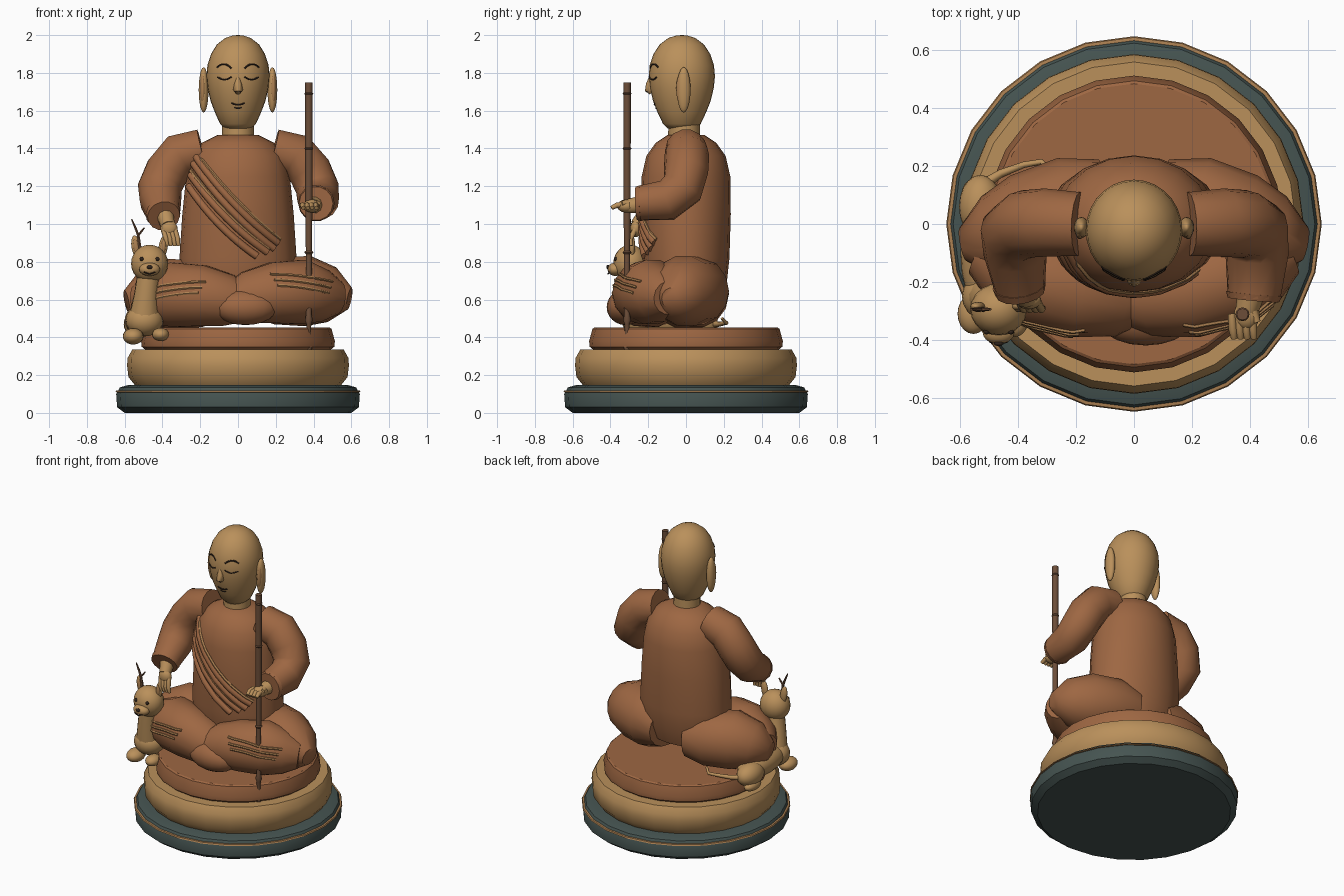
import bpy, bmesh, math
from mathutils import Vector, Matrix, Quaternion
from mathutils.bvhtree import BVHTree

def mat(name, *c):
    m = bpy.data.materials.new(name)
    m.diffuse_color = (*c, 1)
    return m

ROBE = mat("brown robe", 0.34, 0.135, 0.055)
GOLD = mat("pale gold", 0.49, 0.28, 0.105)
TRIM = mat("gold trim", 0.42, 0.22, 0.085)
STONE = mat("dark slate", 0.06, 0.088, 0.082)
WOOD = mat("dark wood", 0.15, 0.075, 0.04)
INK = mat("dark ink", 0.03, 0.018, 0.012)

def finish(name, bm, m, angle=50):
    bmesh.ops.recalc_face_normals(bm, faces=bm.faces)
    me = bpy.data.meshes.new(name)
    bm.to_mesh(me)
    bm.free()
    me.materials.append(m)
    me.shade_smooth()
    me.set_sharp_from_angle(angle=math.radians(angle))
    ob = bpy.data.objects.new(name, me)
    bpy.context.collection.objects.link(ob)
    return ob

def skin(name, rings, m, angle=50):
    """Join equal rings of points into a capped surface."""
    bm = bmesh.new()
    rows = [[bm.verts.new(p) for p in r] for r in rings]
    n = len(rows[0])
    for a, b in zip(rows, rows[1:]):
        for i in range(n):
            j = (i + 1) % n
            bm.faces.new((a[i], a[j], b[j], b[i]))
    bm.faces.new(rows[0][::-1])
    bm.faces.new(rows[-1])
    return finish(name, bm, m, angle)

def lathe(name, prof, m, n=24, c=(0, 0), angle=50):
    """prof rows: (rx, ry, z)"""
    return skin(name, [[(c[0] + rx * math.sin(2 * math.pi * i / n),
                         c[1] + ry * math.cos(2 * math.pi * i / n), z) for i in range(n)]
                       for rx, ry, z in prof], m, angle)

def ball(name, c, s, m, rot=(0, 0, 0), u=20, v=12):
    bm = bmesh.new()
    bmesh.ops.create_uvsphere(bm, u_segments=u, v_segments=v, radius=1)
    r = Matrix.Rotation(rot[2], 4, 'Z') @ Matrix.Rotation(rot[1], 4, 'Y') @ Matrix.Rotation(rot[0], 4, 'X')
    bm.transform(Matrix.Translation(c) @ r @ Matrix.Diagonal((*s, 1)))
    return finish(name, bm, m)

def tube(name, pts, rad, m, n=8):
    pts = [Vector(p) for p in pts]
    if not isinstance(rad, (list, tuple)):
        rad = [rad] * len(pts)
    rings, q, old = [], None, None
    for i, p in enumerate(pts):
        t = (pts[min(i + 1, len(pts) - 1)] - pts[max(i - 1, 0)]).normalized()
        q = t.to_track_quat('Z', 'Y') if q is None else old.rotation_difference(t) @ q
        old = t
        rings.append([p + q @ Vector((rad[i] * math.cos(2 * math.pi * k / n),
                                      rad[i] * math.sin(2 * math.pi * k / n), 0)) for k in range(n)])
    return skin(name, rings, m)

def on_front(objs, x, z, lift=0.0):
    """Point on the front (-y) surface of the given objects."""
    best = None
    for o in objs:
        tree = BVHTree.FromPolygons([v.co for v in o.data.vertices], [p.vertices for p in o.data.polygons])
        h = tree.ray_cast(Vector((x, -2, z)), Vector((0, 1, 0)))[0]
        if h and (best is None or h.y < best.y):
            best = h
    return best and best + Vector((0, -lift, 0))

def line_on(name, objs, a, b, c, r, m, steps=8, n=6):
    """Curve through a..c (control b) laid on the front of objs."""
    out = []
    for i in range(steps + 1):
        t = i / steps
        x, z = [(1 - t) ** 2 * a[k] + 2 * t * (1 - t) * b[k] + t * t * c[k] for k in (0, 1)]
        p = on_front(objs, x, z)
        if p:
            out.append(p)
    if len(out) > 1:
        tube(name, out, r, m, n)

# pedestal
def disc(name, prof, m):
    lathe(name, [(r, r, z) for r, z in prof], m, angle=35)
disc("base", [(0.60, 0), (0.64, 0.03), (0.645, 0.10), (0.625, 0.135), (0.58, 0.148)], STONE)
disc("base_trim", [(0.63, 0.108), (0.649, 0.11), (0.645, 0.118), (0.63, 0.12)], TRIM)
disc("middle_tier", [(0.54, 0.14), (0.58, 0.19), (0.587, 0.25), (0.585, 0.29), (0.56, 0.335)], GOLD)
disc("seat", [(0.485, 0.33), (0.51, 0.35), (0.513, 0.38), (0.495, 0.445), (0.485, 0.452)], ROBE)

# crossed legs
legs = {}
for s, d in ((1, 0), (-1, -0.015)):
    side = "left" if s > 0 else "right"
    thigh = tube(side + "_thigh", [(s * x, y, z + d) for x, y, z in
                 ((0.08, 0.1, 0.64), (0.2, 0.06, 0.645), (0.36, -0.01, 0.645), (0.49, -0.05, 0.625), (0.59, -0.07, 0.605))],
                 [0.13, 0.18, 0.19, 0.15, 0.06], ROBE, 14)
    shin = tube(side + "_shin", [(s * x, y, z + d) for x, y, z in
                ((0.53, -0.09, 0.61), (0.45, -0.13, 0.62), (0.34, -0.18, 0.64), (0.19, -0.23, 0.635), (0.05, -0.25, 0.61), (-0.08, -0.26, 0.58))],
                [0.09, 0.14, 0.175, 0.165, 0.14, 0.08], ROBE, 14)
    legs[s] = [thigh, shin]
    for i in range(3):
        z = (0.705 if s > 0 else 0.665) - 0.03 * i
        line_on(side + "_knee_fold_%d" % i, legs[s], (s * (0.17 + 0.02 * i), z + 0.03),
                (s * 0.33, z + 0.03), (s * (0.5 - 0.01 * i), z - 0.01), 0.008, TRIM)
ball("lap_cloth", (0.04, -0.32, 0.56), (0.17, 0.10, 0.095), ROBE)

# torso, neck
torso = lathe("torso", [(0.25, 0.18, 0.58), (0.30, 0.215, 0.68), (0.31, 0.23, 0.82), (0.295, 0.237, 1.05),
                        (0.275, 0.235, 1.25), (0.25, 0.21, 1.36), (0.19, 0.16, 1.43), (0.11, 0.1, 1.47)], ROBE, 20)
lathe("neck", [(0.085, 0.085, 1.42), (0.083, 0.083, 1.56)], GOLD, 20, (0, -0.01))

# sash folds
ends = [((-0.225, 1.36), (0.21, 0.90)), ((-0.235, 1.32), (0.19, 0.87)),
        ((-0.25, 1.26), (0.155, 0.85)), ((-0.26, 1.20), (0.10, 0.83))]
for i, (a, b) in enumerate(ends):
    mid = ((a[0] + b[0]) / 2 - 0.03, (a[1] + b[1]) / 2 - 0.04)
    line_on("sash_fold_%d" % i, [torso], a, mid, b, 0.02, ROBE, 12, 8)
    if i in (0, 2):
        line_on("sash_trim_%d" % i, [torso], (a[0], a[1] + 0.022), (mid[0] + .015, mid[1] + .02),
                (b[0] + 0.012, b[1] + 0.018), 0.011, TRIM, 12)

# sleeves
tube("left_sleeve", [(0.19, 0, 1.395), (0.31, 0.005, 1.365), (0.38, 0.0, 1.28), (0.42, -0.02, 1.19), (0.425, -0.1, 1.125), (0.415, -0.25, 1.11)],
     [0.11, 0.118, 0.118, 0.115, 0.11, 0.092], ROBE, 14)
tube("right_sleeve", [(-0.19, 0, 1.395), (-0.31, 0.005, 1.365), (-0.375, 0.0, 1.28), (-0.415, -0.03, 1.19), (-0.41, -0.1, 1.12), (-0.395, -0.22, 1.05)],
     [0.11, 0.118, 0.118, 0.117, 0.11, 0.088], ROBE, 14)
tube("left_cuff", [(0.415, -0.24, 1.11), (0.413, -0.262, 1.109)], [0.097, 0.09], ROBE, 14)
tube("right_cuff", [(-0.397, -0.21, 1.056), (-0.393, -0.235, 1.042)], [0.093, 0.087], ROBE, 14)

# left hand gripping the staff
tube("left_wrist", [(0.41, -0.22, 1.105), (0.39, -0.3, 1.095)], [0.05, 0.04], GOLD, 10)
ball("left_palm", (0.39, -0.315, 1.095), (0.045, 0.05, 0.035), GOLD)
for i in range(4):
    x = 0.338 + 0.023 * i
    tube("left_finger_%d" % i, [(x, -0.31, 1.10), (x + 0.004, -0.365, 1.10), (x + 0.008, -0.395, 1.085)], [0.014, 0.015, 0.011], GOLD)
tube("left_thumb", [(0.41, -0.30, 1.11), (0.425, -0.34, 1.11)], [0.018, 0.013], GOLD)

# right hand reaching to the animal
tube("right_wrist", [(-0.39, -0.2, 1.06), (-0.37, -0.26, 0.99)], [0.05, 0.038], GOLD, 10)
ball("right_palm", (-0.365, -0.265, 0.975), (0.045, 0.03, 0.045), GOLD)
for i in range(4):
    x = -0.395 + 0.02 * i
    tube("right_finger_%d" % i, [(x, -0.27, 0.97), (x + 0.015, -0.295, 0.92), (x + 0.02, -0.29, 0.885)], [0.015, 0.014, 0.01], GOLD)

# staff
S = (0.375, -0.312)
lathe("staff", [(r, r, z) for r, z in ((0.012, 0.33), (0.018, 0.345), (0.011, 0.37), (0.013, 0.47), (0.021, 0.49), (0.015, 0.52), (0.016, 0.85), (0.019, 1.1), (0.02, 1.75))], WOOD, 12, S)
for z in (0.62, 0.85, 1.4, 1.69):
    lathe("staff_joint", [(0.018, 0.018, z - 0.008), (0.024, 0.024, z), (0.018, 0.018, z + 0.008)], WOOD, 12, S)

# head
head = lathe("head", [(r, r * 1.05, z) for r, z in ((0.07, 1.505), (0.095, 1.53), (0.122, 1.59), (0.145, 1.65), (0.161, 1.72),
             (0.167, 1.78), (0.162, 1.84), (0.143, 1.9), (0.112, 1.95), (0.068, 1.985), (0.03, 1.997), (0.003, 2.0))], GOLD, 28, (0, -0.022))
nose = tube("nose", [(0, -0.185, 1.785), (0, -0.192, 1.74), (0, -0.192, 1.71), (0, -0.18, 1.695)], [0.008, 0.02, 0.026, 0.014], GOLD, 8)
face = [head, nose]
for s in (1, -1):
    side = "left" if s > 0 else "right"
    line_on(side + "_brow", [head], (s * 0.035, 1.825), (s * 0.075, 1.865), (s * 0.11, 1.83), 0.005, INK)
    line_on(side + "_eye", [head], (s * 0.035, 1.78), (s * 0.07, 1.75), (s * 0.108, 1.778), 0.005, INK)
    ball(side + "_nostril", on_front(face, s * 0.013, 1.702), (0.006, 0.004, 0.005), INK, u=8, v=6)
    ball(side + "_ear", (s * 0.182, -0.012, 1.71), (0.026, 0.036, 0.12), GOLD)
    ball(side + "_ear_hollow", (s * 0.187, -0.028, 1.715), (0.015, 0.024, 0.08), TRIM)
line_on("mouth", [head], (-0.035, 1.64), (0, 1.622), (0.035, 1.64), 0.005, INK)
line_on("lower_lip", [head], (-0.02, 1.617), (0, 1.607), (0.02, 1.617), 0.004, INK)

# resting animal beside the knee
ball("animal_body", (-0.50, -0.10, 0.49), (0.10, 0.22, 0.085), GOLD)
ball("animal_haunch", (-0.53, 0.06, 0.47), (0.075, 0.11, 0.075), GOLD)
ball("animal_chest", (-0.495, -0.25, 0.49), (0.10, 0.09, 0.085), GOLD)
tube("animal_neck", [(-0.495, -0.25, 0.50), (-0.485, -0.28, 0.63), (-0.47, -0.29, 0.76)], [0.085, 0.065, 0.06], GOLD, 12)
ball("front_paw_outer", (-0.555, -0.31, 0.405), (0.055, 0.07, 0.043), GOLD)
ball("front_paw_inner", (-0.41, -0.33, 0.415), (0.045, 0.06, 0.035), GOLD)
ball("hind_paw", (-0.56, 0.08, 0.41), (0.04, 0.075, 0.035), GOLD)
tube("tail", [(-0.53, 0.13, 0.47), (-0.46, 0.175, 0.47), (-0.38, 0.205, 0.475), (-0.32, 0.215, 0.475), (-0.29, 0.19, 0.50)], [0.02, 0.014, 0.011, 0.01, 0.008], GOLD)
H = Vector((-0.468, -0.295, 0.79))
ball("animal_head", H, (0.098, 0.09, 0.1), GOLD)
ball("animal_muzzle", H + Vector((0, -0.08, -0.03)), (0.055, 0.04, 0.035), GOLD)
ball("animal_nose", H + Vector((0, -0.118, -0.018)), (0.017, 0.009, 0.011), INK, u=10, v=6)
tube("animal_mouth", [H + Vector(p) for p in ((-0.03, -0.112, -0.045), (0, -0.118, -0.055), (0.03, -0.112, -0.045))], 0.004, INK, 6)
for s in (1, -1):
    side = "left" if s > 0 else "right"
    ball("animal_eye_" + side, H + Vector((s * 0.042, -0.078, 0.025)), (0.011, 0.009, 0.011), INK, u=10, v=6)
    ball("animal_ear_" + side, H + Vector((s * 0.072, 0.01, 0.09)), (0.024, 0.016, 0.06), GOLD, (0, s * 0.15, 0))
    ball("animal_ear_hollow_" + side, H + Vector((s * 0.072, -0.001, 0.09)), (0.014, 0.009, 0.04), TRIM, (0, s * 0.15, 0))
tube("antler", [H + Vector(p) for p in ((-0.05, 0, 0.08), (-0.06, 0, 0.15), (-0.075, 0, 0.19), (-0.095, 0, 0.235))], [0.009, 0.008, 0.007, 0.004], WOOD, 6)
tube("antler_branch", [H + Vector(p) for p in ((-0.06, 0, 0.15), (-0.04, 0, 0.175), (-0.028, 0, 0.19))], [0.007, 0.006, 0.004], WOOD, 6)
